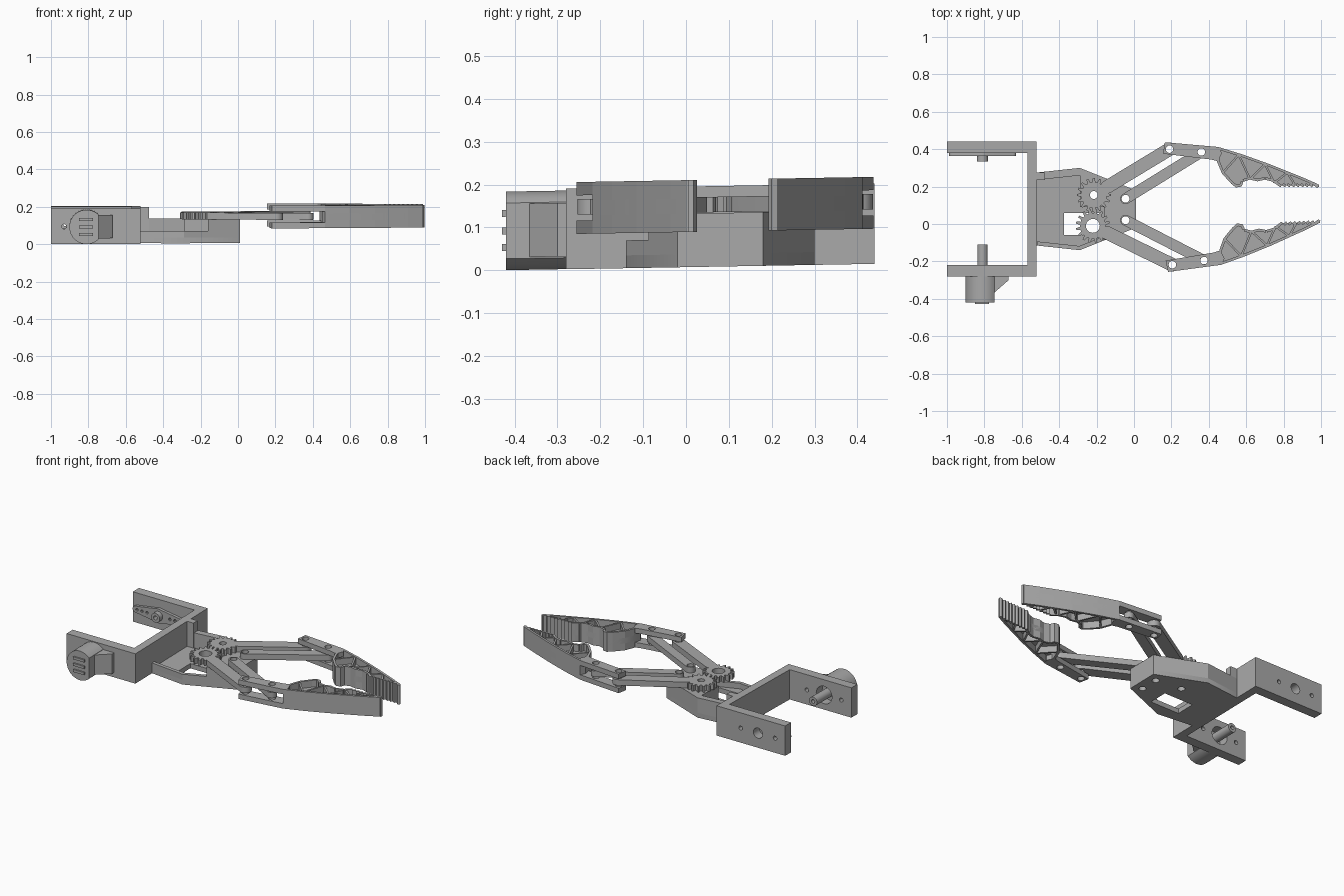
import bpy, bmesh
from math import sin, cos, pi, atan2
from mathutils import Matrix, Vector

if "Cube" in bpy.data.objects:
    bpy.data.objects.remove(bpy.data.objects["Cube"])

grey = bpy.data.materials.new("plain_grey")
grey.use_nodes = True
COLOUR = (0.4, 0.4, 0.4, 1)
grey.diffuse_color = COLOUR
grey.node_tree.nodes["Principled BSDF"].inputs["Base Color"].default_value = COLOUR

# The whole assembly leans very slightly from front to back
LEAN = Matrix.Identity(4)
LEAN[2][1], LEAN[2][3] = 0.0175, 0.0073
UPRIGHT = Matrix.Rotation(pi / 2, 4, 'X')


def arc(cx, cy, r, start=0, end=2 * pi, n=24):
    full = abs(end - start) > 6.2
    steps = n if full else n - 1
    return [(cx + r * cos(start + (end - start) * i / steps),
             cy + r * sin(start + (end - start) * i / steps)) for i in range(n)]


def rect(x0, x1, y0, y1):
    return [(x0, y0), (x1, y0), (x1, y1), (x0, y1)]


def capsule(a, b, r):
    t = atan2(b[1] - a[1], b[0] - a[0])
    return arc(*b, r, t - pi / 2, t + pi / 2, 12) + arc(*a, r, t + pi / 2, t + 1.5 * pi, 12)


def strip(a, b, w, shift=0.0):
    """Quad along a-b; shift 1 puts it wholly to the right of the direction."""
    a, b = Vector(a), Vector(b)
    d = (b - a).normalized()
    n = Vector((d.y, -d.x)) * w / 2
    c = n * shift
    return [tuple(p) for p in (a + c + n, b + c + n, b + c - n, a + c - n)]


def prism_mesh(outline, z0, z1, holes):
    cu = bpy.data.curves.new("profile", 'CURVE')
    cu.dimensions, cu.fill_mode, cu.extrude = '2D', 'BOTH', (z1 - z0) / 2
    for loop in [outline] + list(holes):
        s = cu.splines.new('POLY')
        s.points.add(len(loop) - 1)
        for p, (x, y) in zip(s.points, loop):
            p.co = (x, y, 0, 1)
        s.use_cyclic_u = True
    ob = bpy.data.objects.new("profile", cu)
    bpy.context.collection.objects.link(ob)
    dg = bpy.context.evaluated_depsgraph_get()
    me = bpy.data.meshes.new_from_object(ob.evaluated_get(dg))
    bpy.data.objects.remove(ob)
    bpy.data.curves.remove(cu)
    me.transform(Matrix.Translation((0, 0, (z0 + z1) / 2)))
    return me


def solid(name, layers, upright=False):
    """Layers are (outline, low, high, holes); upright ones run from y=-low to y=-high."""
    bm = bmesh.new()
    for outline, z0, z1, *holes in layers:
        me = prism_mesh(outline, z0, z1, holes)
        bm.from_mesh(me)
        bpy.data.meshes.remove(me)
    bmesh.ops.remove_doubles(bm, verts=bm.verts, dist=1e-5)
    bmesh.ops.recalc_face_normals(bm, faces=bm.faces)
    if upright:
        bm.transform(UPRIGHT)
    bm.transform(LEAN)
    me = bpy.data.meshes.new(name)
    bm.to_mesh(me)
    bm.free()
    me.materials.clear()
    me.materials.append(grey)
    for p in me.polygons:
        p.material_index = 0
    ob = bpy.data.objects.new(name, me)
    bpy.context.collection.objects.link(ob)
    bpy.ops.object.select_all(action='DESELECT')
    ob.select_set(True)
    bpy.context.view_layer.objects.active = ob
    bpy.ops.object.shade_smooth_by_angle(angle=0.5)
    return ob


# U-shaped mounting bracket
AX, AZ, H = -0.81, 0.092, 0.188
screws = [arc(AX + s * 0.12, AZ, 0.013, n=12) for s in (-1, 1)]
arm = rect(-1, -0.52, 0, H)
solid("bracket_back_arm", [(arm, -0.44, -0.38, arc(AX, AZ, 0.032), *screws)], True)
solid("bracket_front_arm", [(arm, 0.22, 0.28, arc(AX, AZ, 0.055), *screws)], True)
solid("bracket_web", [(rect(-0.57, -0.52, -0.22, 0.38), 0, H),
                      (rect(-0.52, -0.475, 0.235, 0.275), 0, H)])

# Motor outside the front arm, with its mounting ear and plug pins
motor = arc(AX, AZ, 0.092, pi / 4, 7 * pi / 4, 28)
solid("motor_body", [(motor, 0.28, 0.42)], True)
solid("motor_ear", [([(-0.75, -0.28), (-0.67, -0.28), (-0.67, -0.30), (-0.75, -0.37)], 0.03, 0.155)])
solid("motor_pins", [(rect(-0.85, -0.775, z, z + 0.016), 0.41, 0.429)
                     for z in (0.045, 0.084, 0.125)], True)
solid("motor_shaft", [(arc(AX, AZ, 0.028), 0.11, 0.29, arc(AX, AZ, 0.012))], True)

# Tapered horn on the back arm
tips = [arc(AX + 0.16, AZ, 0.02, -1.4, 1.4, 8), arc(AX - 0.16, AZ, 0.02, pi - 1.4, pi + 1.4, 8)]
horn = tips[0] + arc(AX, AZ, 0.045, 1.2, pi - 1.2, 8) + tips[1] + arc(AX, AZ, 0.045, pi + 1.2, 2 * pi - 1.2, 8)
dots = [arc(AX + s * d, AZ, 0.009, n=10) for s in (-1, 1) for d in (0.08, 0.115, 0.15)]
solid("horn", [(horn, -0.38, -0.363, *dots),
               (arc(AX, AZ, 0.03), -0.37, -0.333, arc(AX, AZ, 0.013))], True)

# Base tray with raised bearing block
GEARS = [(-0.215, 0.155), (-0.22, -0.01)]
PIVOTS = [(-0.045, 0.135), (-0.045, 0.02)]
base = [(-0.52, 0.275), (-0.29, 0.30), (0.01, 0.18), (0.01, -0.02), (-0.29, -0.14), (-0.52, -0.115)]
block = [(-0.29, 0.09), (-0.29, 0.30), (0.01, 0.18), (0.01, -0.02), (-0.16, -0.088), (-0.16, 0.09)]
pin_holes = [arc(*p, 0.021) for p in PIVOTS + GEARS[:1]]
solid("base", [(base, 0, 0.03, rect(-0.375, -0.175, -0.06, 0.06), *pin_holes),
               (block, 0.03, 0.125, *pin_holes),
               (strip(base[0], base[1], 0.04, 1), 0.03, 0.125),
               (strip(base[4], base[5], 0.022, 1), 0.03, 0.065),
               (strip((-0.16, -0.088), base[4], 0.022, 1), 0.03, 0.065)])


# Placement of the two jaw sides
def upper(p):
    return p


def lower(p):
    x, y = p[0] - 0.2, 0.1825 - p[1] + 0.215
    return (0.215 + x - 0.045 * y, -0.215 + y + 0.045 * x)


def gear(c, phase, teeth=16):
    pts = []
    for i in range(teeth):
        for off, r in ((-0.32, 0.069), (-0.15, 0.091), (0.15, 0.091), (0.32, 0.069)):
            t = (i + off + phase) * 2 * pi / teeth
            pts.append((c[0] + r * cos(t), c[1] + r * sin(t)))
    return pts


# Jaw shape, drawn for the back side
JAW_PINS = [(0.19, 0.40), (0.36, 0.385)]
fork = [(0.165, 0.437), (0.45, 0.412), (0.47, 0.38), (0.45, 0.335), (0.41, 0.345), (0.155, 0.376)]
teeth = []
for i in range(9):
    x = 0.975 - 0.024 * i
    teeth += [(x, 0.196), (x - 0.016, 0.207)]
outer = [(0.435, 0.38), (0.45, 0.412), (0.58, 0.372), (0.72, 0.322), (0.9, 0.25), (0.98, 0.215), (0.99, 0.2)]
inner = [(0.745, 0.225), (0.70, 0.237), (0.66, 0.228), (0.62, 0.237), (0.585, 0.226), (0.575, 0.2),
         (0.545, 0.195), (0.52, 0.215), (0.47, 0.27), (0.445, 0.33)]
body = outer + teeth + inner
zig = [(0.48, 0.28), (0.56, 0.37), (0.62, 0.24), (0.70, 0.32), (0.75, 0.22), (0.82, 0.275), (0.86, 0.21)]
Z0, Z1 = 0.082, 0.203

for side, place, g, piv, phase in (("back", upper, GEARS[0], PIVOTS[0], 0.0),
                                   ("front", lower, GEARS[1], PIVOTS[1], 0.5)):
    put = lambda pts: [place(p) for p in pts]
    pin = [put(arc(*p, 0.02)) for p in JAW_PINS]
    # Forked jaw: two lugs, a thin web, a full-height rim and bracing ribs
    rim_path = body + body[:1]
    layers = [(put(fork), Z0, 0.113, *pin), (put(fork), 0.172, Z1, *pin),
              (put(body), 0.125, 0.16)]
    layers += [(put(strip(a, b, 0.014, 1)), Z0, Z1) for a, b in zip(rim_path, rim_path[1:])]
    layers += [(put(strip(a, b, 0.011)), Z0 + 0.004, Z1 - 0.004) for a, b in zip(zig, zig[1:])]
    solid(side + "_jaw", layers)

    # Geared drive arm
    end = Vector(place(JAW_PINS[0]))
    start = Vector(g) + (end - Vector(g)).normalized() * 0.085
    solid(side + "_gear", [(gear(g, phase), 0.127, 0.163, arc(*g, 0.021 if side == "back" else 0.037))])
    solid(side + "_drive_arm", [(capsule(start, end, 0.036), 0.127, 0.163, arc(*end, 0.02))])

    # Parallel follower link
    tip = place(JAW_PINS[1])
    solid(side + "_link", [(capsule(piv, tip, 0.029), 0.127, 0.163, arc(*piv, 0.021), arc(*tip, 0.02))])
